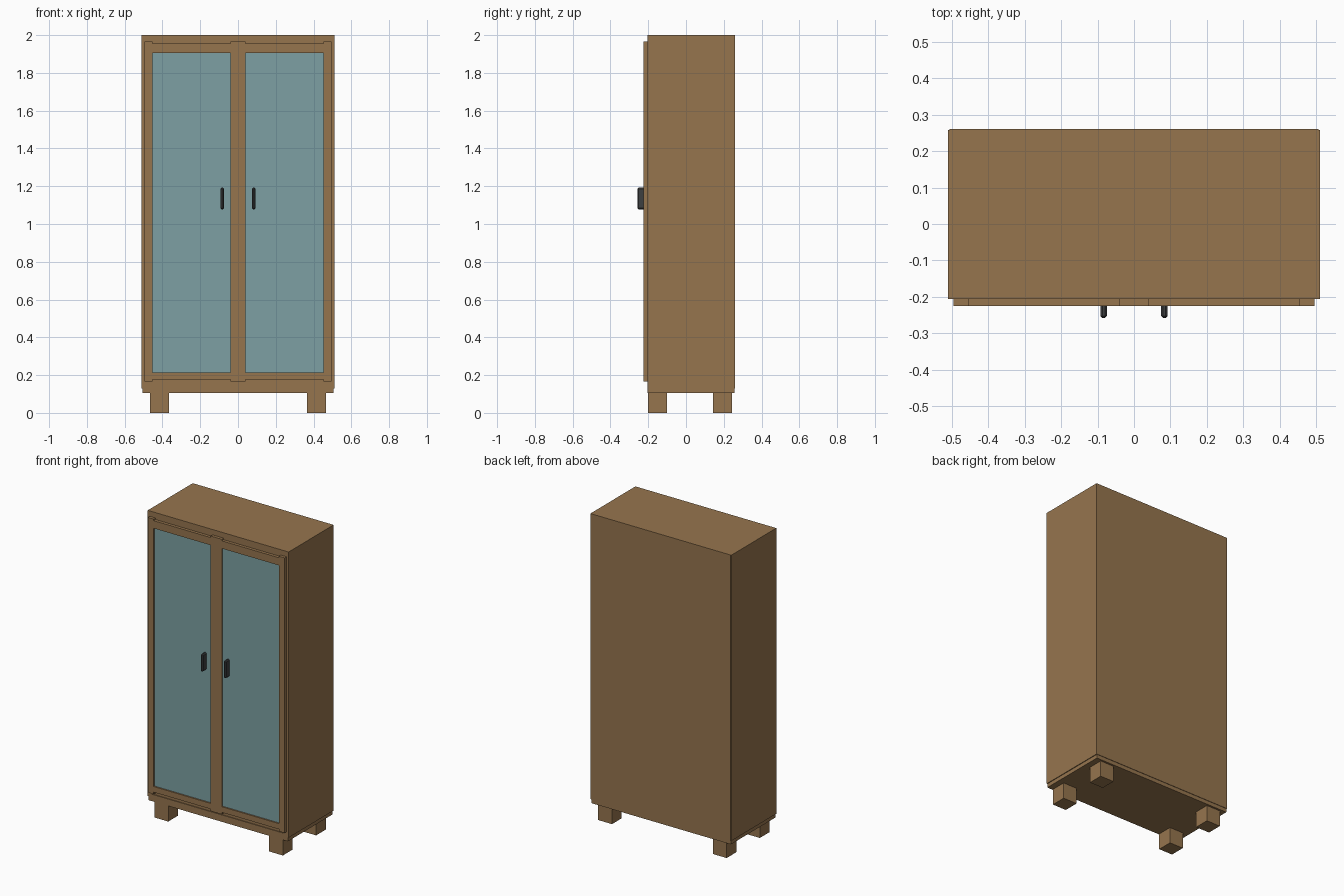
import bpy
from mathutils import Vector

if "Cube" in bpy.data.objects:
    bpy.data.objects.remove(bpy.data.objects["Cube"], do_unlink=True)


def material(name, rgb, roughness):
    mat = bpy.data.materials.new(name)
    mat.use_nodes = True
    colour = (*rgb, 1.0)
    mat.diffuse_color = colour
    shader = mat.node_tree.nodes["Principled BSDF"]
    shader.inputs["Base Color"].default_value = colour
    shader.inputs["Roughness"].default_value = roughness
    return mat


wood = material("warm_wood", (0.305, 0.178, 0.076), 0.6)
glass = material("blue_glass", (0.205, 0.352, 0.366), 0.3)
metal = material("dark_metal", (0.048, 0.05, 0.052), 0.4)


def box(name, low, high, mat, bevel=0.0):
    """Box between two opposite corners, with an optional chamfer."""
    low, high = Vector(low), Vector(high)
    bpy.ops.mesh.primitive_cube_add(size=1, location=(low + high) / 2)
    obj = bpy.context.object
    obj.name = name
    obj.scale = high - low
    bpy.ops.object.transform_apply(location=False, rotation=False, scale=True)
    obj.data.materials.append(mat)
    if bevel:
        mod = obj.modifiers.new("chamfer", "BEVEL")
        mod.width = bevel
        mod.segments = 1
    return obj


def pair(name, low, high, mat, bevel=0.0):
    """Left part as given, right part mirrored across x = 0."""
    box("left_" + name, low, high, mat, bevel)
    box("right_" + name, (-high[0], low[1], low[2]),
        (-low[0], high[1], high[2]), mat, bevel)


FRONT, BACK = -0.205, 0.26      # carcass depth
DOOR = -0.225                   # front face of the door frames

# Carcass panels
pair("side_panel", (0.478, FRONT, 0.13), (0.51, 0.257, 2.0), wood)
box("top_panel", (-0.478, FRONT, 1.96), (0.478, 0.257, 2.0), wood)
box("bottom_panel", (-0.505, FRONT, 0.105), (0.505, 0.257, 0.15), wood)
box("back_panel", (-0.506, 0.235, 0.13), (0.506, BACK, 2.0), wood)

# Set-back rails that close the gaps above and below the doors
box("lower_carcass_rail", (-0.478, -0.2, 0.15), (0.478, -0.18, 0.2), wood)
box("upper_carcass_rail", (-0.478, -0.2, 1.93), (0.478, -0.18, 1.96), wood)

# Door frames: stiles run slightly past the rails
pair("outer_stile", (0.453, DOOR, 0.165), (0.495, FRONT, 1.965), wood)
box("centre_stile", (-0.04, DOOR, 0.165), (0.04, FRONT, 1.965), wood)
pair("lower_rail", (0.04, DOOR, 0.178), (0.453, FRONT, 0.215), wood)
pair("upper_rail", (0.04, DOOR, 1.905), (0.453, FRONT, 1.955), wood)

# Glass panes, recessed in the frames
pair("glass_pane", (0.04, -0.216, 0.215), (0.453, -0.207, 1.905), glass)

# Chamfered handles
pair("handle", (0.074, -0.258, 1.078), (0.092, -0.214, 1.192), metal, 0.006)

# Feet
for depth, y in (("front", -0.2), ("back", 0.144)):
    pair(depth + "_foot", (0.365, y, 0.0), (0.465, y + 0.1, 0.105), wood)
